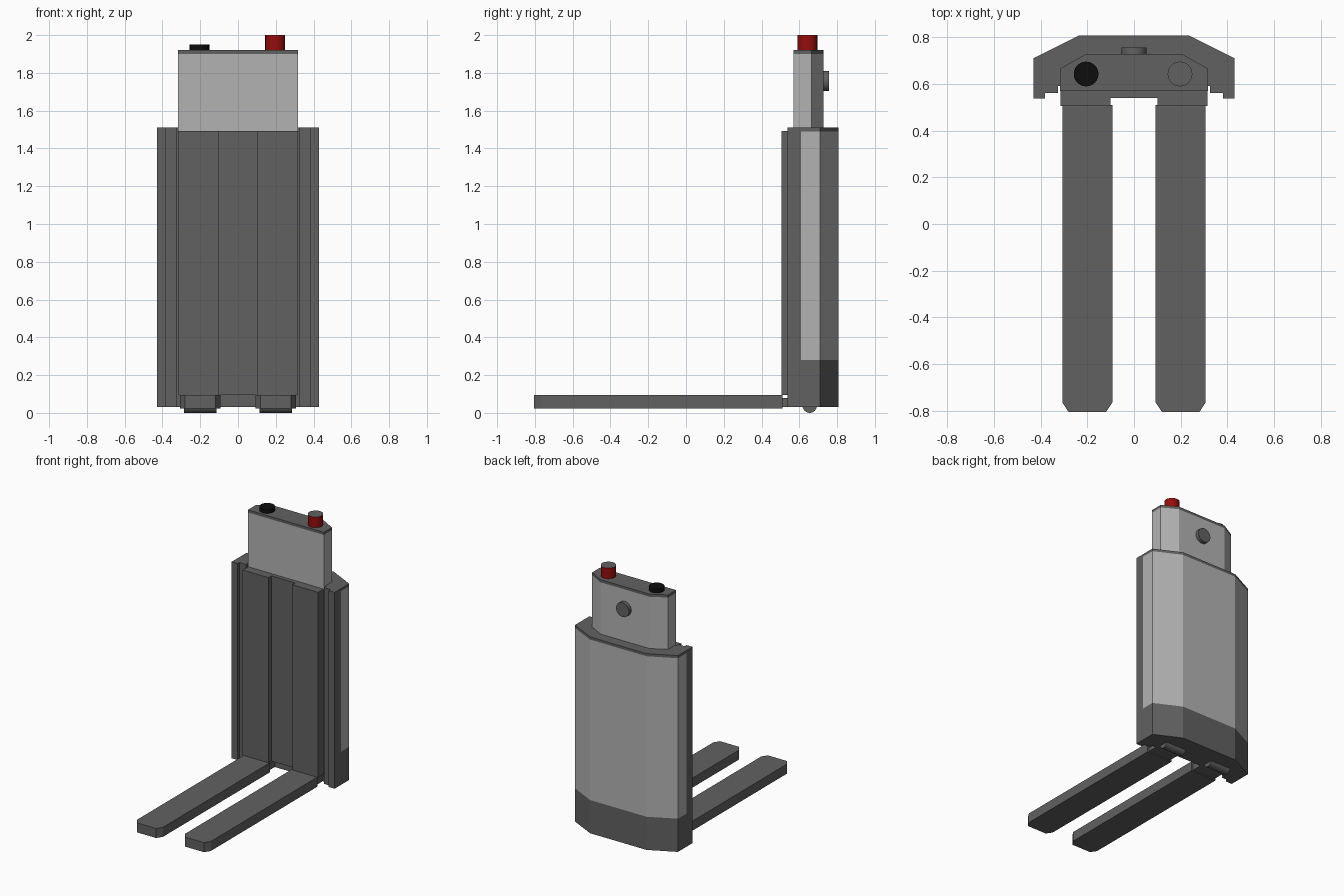
import bpy, bmesh, math
from mathutils import Matrix

if "Cube" in bpy.data.objects:
    bpy.data.objects.remove(bpy.data.objects["Cube"])


def material(name, r, g, b):
    m = bpy.data.materials.new(name)
    m.diffuse_color = (r, g, b, 1)
    m.use_nodes = True
    m.node_tree.nodes["Principled BSDF"].inputs["Base Color"].default_value = m.diffuse_color
    return m


DARK = material("dark_grey", 0.12, 0.12, 0.12)
LIGHT = material("light_grey", 0.45, 0.45, 0.45)
BLACK = material("black", 0.004, 0.004, 0.004)
RED = material("red", 0.3, 0.004, 0.004)


def prism(name, outline, levels, mats=(DARK,), pick=lambda lv, edge: 0,
          cap=0, matrix=Matrix(), smooth=False):
    """Stack an outline through z levels; pick chooses a side's material."""
    bm = bmesh.new()
    rings = [[bm.verts.new((x, y, z)) for x, y in outline] for z in levels]
    n = len(outline)
    bm.faces.new(rings[0][::-1]).material_index = cap
    bm.faces.new(rings[-1]).material_index = cap
    for lv in range(len(levels) - 1):
        a, b = rings[lv], rings[lv + 1]
        for i in range(n):
            j = (i + 1) % n
            f = bm.faces.new((a[i], a[j], b[j], b[i]))
            f.material_index = pick(lv, i)
            f.smooth = smooth
    bm.transform(matrix)
    bmesh.ops.recalc_face_normals(bm, faces=bm.faces[:])
    me = bpy.data.meshes.new(name)
    bm.to_mesh(me)
    bm.free()
    if smooth:
        me.set_sharp_from_angle(angle=math.radians(40))
    for m in mats:
        me.materials.append(m)
    ob = bpy.data.objects.new(name, me)
    bpy.context.collection.objects.link(ob)
    return ob


def mirrored(half):
    """Right half outline, front to back, completed to the left."""
    return half + [(-x, y) for x, y in reversed(half)]


def box(x0, x1, y0, y1):
    return [(x0, y0), (x1, y0), (x1, y1), (x0, y1)]


def circle(r, n, cx=0, cy=0):
    return [(cx + r * math.cos(2 * math.pi * i / n),
             cy + r * math.sin(2 * math.pi * i / n)) for i in range(n)]


# cabinet with recessed front, light rear cover, dark base and rim
cabinet = mirrored([(0.325, 0.59), (0.325, 0.56), (0.38, 0.56), (0.38, 0.537),
                    (0.43, 0.537), (0.43, 0.61), (0.43, 0.71), (0.235, 0.807)])
prism("cabinet", cabinet, [0.03, 0.28, 1.49, 1.51], (DARK, LIGHT),
      lambda lv, e: int(lv == 1 and 5 <= e <= 9))

# mast front plate with a shallow channel down the middle
mast = mirrored([(0.1, 0.54), (0.1, 0.505), (0.315, 0.505), (0.315, 0.592)])
prism("mast", mast, [0.095, 1.492])

# control head with dark cap
head = mirrored([(0.317, 0.57), (0.317, 0.665), (0.205, 0.728)])
prism("control_head", head, [1.488, 1.9, 1.92], (DARK, LIGHT),
      lambda lv, e: int(lv == 0))

# forks, heel blocks and wheels
fork = [(0.12, -0.805), (0.28, -0.805), (0.307, -0.763),
        (0.307, 0.51), (0.092, 0.51), (0.092, -0.763)]
for s, side in ((1, "right"), (-1, "left")):
    prism("fork_" + side, [(s * x, y) for x, y in fork], [0.024, 0.096])
    prism("fork_heel_" + side,
          [(s * x, y) for x, y in box(0.105, 0.295, 0.505, 0.595)], [0.031, 0.08])
    lay = Matrix.Translation((s * 0.2, 0.655, 0.038)) @ Matrix.Rotation(math.pi / 2, 4, 'Y')
    prism("wheel_" + side, circle(0.038, 24), [-0.085, 0.085],
          matrix=lay, smooth=True)

# top controls: black dial and red button with grey top
prism("dial", circle(0.053, 24, -0.205, 0.642), [1.918, 1.95], (BLACK,), smooth=True)
prism("stop_button", circle(0.053, 24, 0.197, 0.642), [1.918, 2.0], (RED, DARK),
      cap=1, smooth=True)

# round knob on the back of the head
back = Matrix.Translation((0, 0.74, 1.757)) @ Matrix.Rotation(-math.pi / 2, 4, 'X')
prism("rear_knob", circle(0.054, 24), [-0.016, 0.016], matrix=back, smooth=True)
